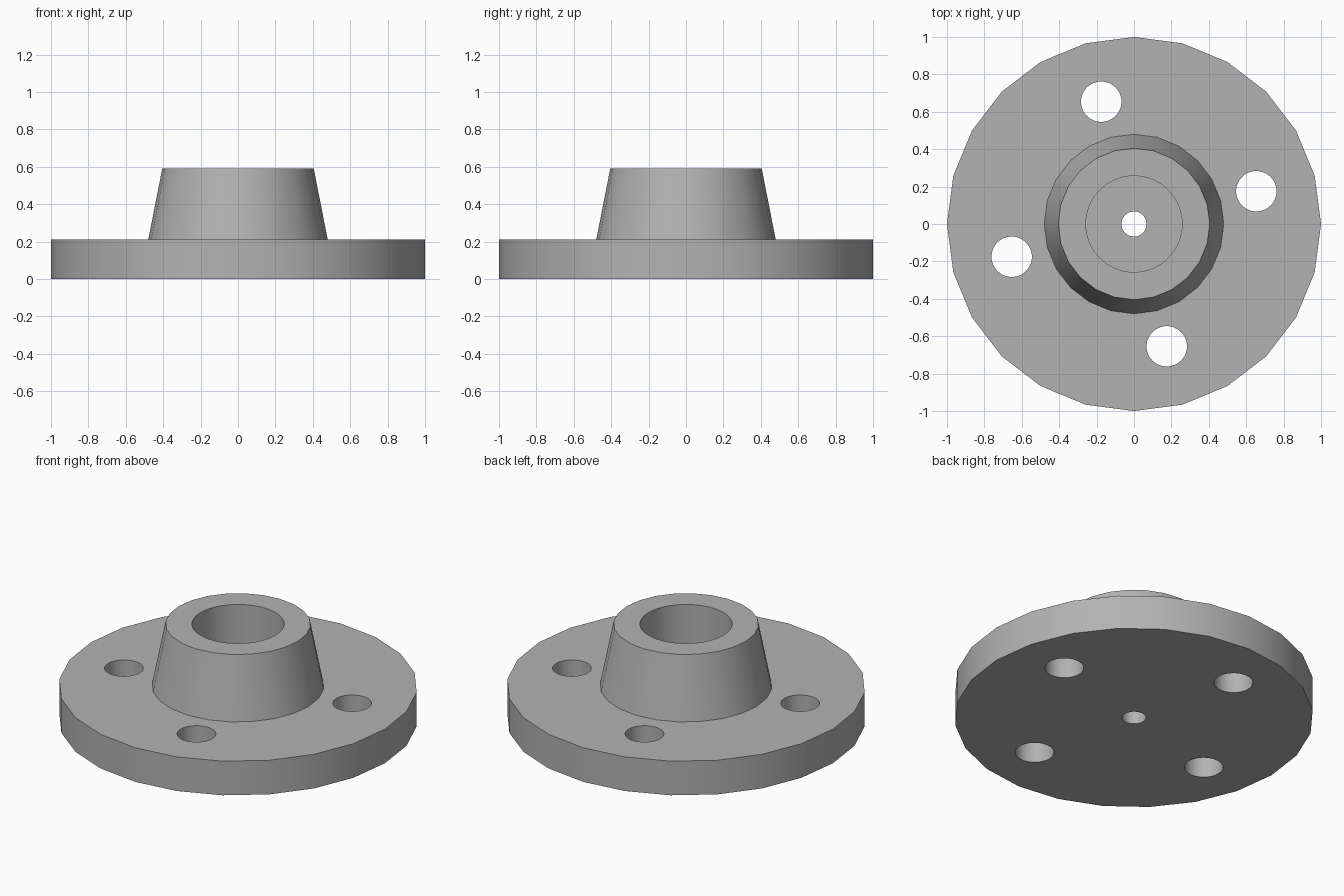
import bpy
import math

cube = bpy.data.objects.get("Cube")
if cube:
    bpy.data.objects.remove(cube, do_unlink=True)

SIDES = 24
PLATE_TOP, HUB_TOP = 0.21, 0.59

steel = bpy.data.materials.new("grey_steel")
steel.use_nodes = True
colour = (0.45, 0.45, 0.45, 1)
steel.diffuse_color = colour
steel.node_tree.nodes["Principled BSDF"].inputs["Base Color"].default_value = colour


def lathe(name, profile, sides):
    """Closed solid from (radius, height) rings, bottom to top, with end caps."""
    verts, faces = [], []
    for r, z in profile:
        for i in range(sides):
            a = math.tau * i / sides
            verts.append((r * math.cos(a), r * math.sin(a), z))
    for k in range(len(profile) - 1):
        for i in range(sides):
            j = (i + 1) % sides
            low, high = k * sides, (k + 1) * sides
            faces.append((low + i, low + j, high + j, high + i))
    faces.append(tuple(reversed(range(sides))))
    top = (len(profile) - 1) * sides
    faces.append(tuple(range(top, top + sides)))
    mesh = bpy.data.meshes.new(name)
    mesh.from_pydata(verts, [], faces)
    mesh.materials.append(steel)
    obj = bpy.data.objects.new(name, mesh)
    bpy.context.collection.objects.link(obj)
    return obj


def cut(body, cutter):
    """Subtract the cutter from the body, then discard it."""
    bpy.context.view_layer.objects.active = body
    mod = body.modifiers.new("cut", "BOOLEAN")
    mod.operation = "DIFFERENCE"
    mod.solver = "EXACT"
    mod.object = cutter
    bpy.ops.object.modifier_apply(modifier=mod.name)
    bpy.data.objects.remove(cutter, do_unlink=True)


# Round plate with a tapered hub, turned in one piece
flange = lathe("hub_flange", [(1, 0), (1, PLATE_TOP), (0.48, PLATE_TOP),
                              (0.405, HUB_TOP)], SIDES)

# Wide blind bore from the top, narrow bore right through
cut(flange, lathe("bore_cutter", [(0.067, -0.1), (0.067, PLATE_TOP),
                                  (0.257, PLATE_TOP), (0.257, 0.7)], 64))

# Four bolt holes
for n in range(4):
    angle = math.radians(15 + 90 * n)
    hole = lathe("bolt_cutter", [(0.108, -0.1), (0.108, 0.4)], 48)
    hole.location = (0.677 * math.cos(angle), 0.677 * math.sin(angle), 0)
    bpy.context.view_layer.update()
    cut(flange, hole)

# Smooth walls, crisp rims
bpy.ops.object.select_all(action="DESELECT")
flange.select_set(True)
bpy.context.view_layer.objects.active = flange
bpy.ops.object.shade_smooth_by_angle(angle=math.radians(30))
